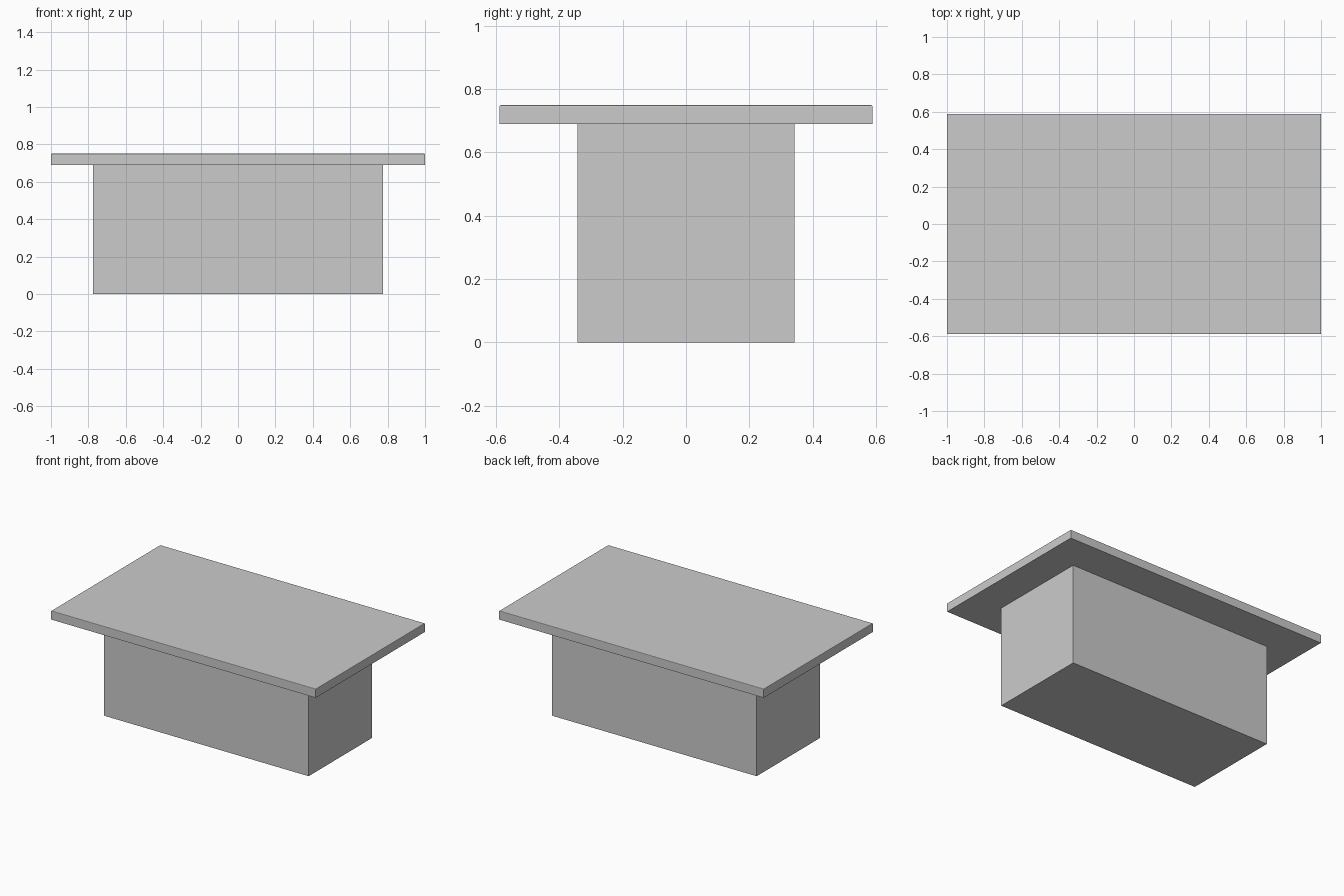
import bpy
import bmesh

cube = bpy.data.objects.get("Cube")
if cube:
    bpy.data.objects.remove(cube, do_unlink=True)

# Single grey finish
grey = bpy.data.materials.new("light_grey")
grey.use_nodes = True
colour = (0.6, 0.6, 0.6, 1)
grey.diffuse_color = colour
grey.node_tree.nodes["Principled BSDF"].inputs["Base Color"].default_value = colour


def box(name, size, bottom, top_bevel=0):
    """Box standing at a given height, with optionally softened top edges."""
    bm = bmesh.new()
    bmesh.ops.create_cube(bm, size=1)
    for v in bm.verts:
        v.co.x *= size[0]
        v.co.y *= size[1]
        v.co.z = bottom + (v.co.z + 0.5) * size[2]
    if top_bevel:
        top = bottom + size[2]
        edges = [e for e in bm.edges if all(abs(v.co.z - top) < 1e-5 for v in e.verts)]
        bmesh.ops.bevel(bm, geom=edges, offset=top_bevel, segments=2,
                        profile=0.5, affect='EDGES')
    mesh = bpy.data.meshes.new(name)
    bm.to_mesh(mesh)
    bm.free()
    mesh.materials.append(grey)
    obj = bpy.data.objects.new(name, mesh)
    bpy.context.collection.objects.link(obj)
    return obj


# Solid pedestal and overhanging slab
box("pedestal", (1.548, 0.686, 0.69), 0)
box("table_top", (2, 1.178, 0.06), 0.69, top_bevel=0.004)
